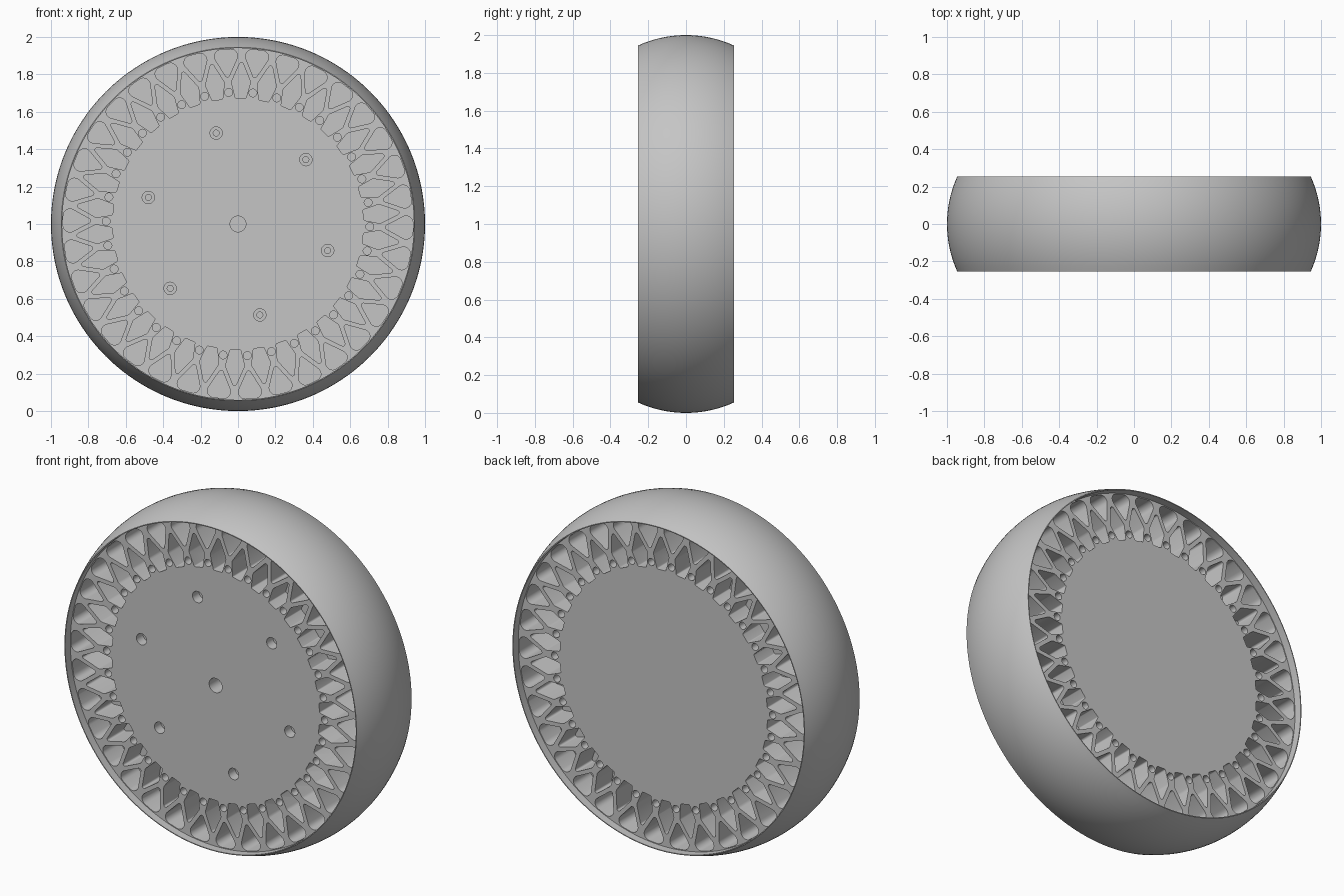
import bpy, bmesh, math
from mathutils import Vector, geometry

if "Cube" in bpy.data.objects:
    bpy.data.objects.remove(bpy.data.objects["Cube"])

HALF = 0.254      # half width of the tread
FACE = 0.207      # half width of the recessed spoke and hub faces
FLOOR = 0.05      # half thickness of the web behind the pockets
COUNT = 34        # pockets around the rim
PITCH = 2 * math.pi / COUNT
PHASE = math.radians(6.5)

grey = bpy.data.materials.new("plain_grey")
grey.use_nodes = True
colour = (0.56, 0.56, 0.56, 1)
grey.diffuse_color = colour
grey.node_tree.nodes["Principled BSDF"].inputs["Base Color"].default_value = colour


def make_object(name, bm):
    bmesh.ops.recalc_face_normals(bm, faces=bm.faces)
    mesh = bpy.data.meshes.new(name)
    bm.to_mesh(mesh)
    bm.free()
    mesh.materials.append(grey)
    obj = bpy.data.objects.new(name, mesh)
    bpy.context.collection.objects.link(obj)
    return obj


def circle(x, r, radius, steps=20):
    return [Vector((x + radius * math.cos(2 * math.pi * i / steps),
                    r + radius * math.sin(2 * math.pi * i / steps))) for i in range(steps)]


def hull(circles):
    """Smooth outline wrapped around circles given as (x, r, radius)."""
    pts = [p for c in circles for p in circle(*c)]
    return [pts[i] for i in geometry.convex_hull_2d(pts)]


def prism(bm, outline, angle, y0, y1):
    """Outline drawn at twelve o'clock, turned clockwise by angle, extruded along y."""
    c, s = math.cos(angle), math.sin(angle)
    rings = [[bm.verts.new((p.x * c + p.y * s, y, 1 + p.y * c - p.x * s)) for p in outline]
             for y in (y0, y1)]
    bm.faces.new(rings[0])
    bm.faces.new(rings[1][::-1])
    n = len(outline)
    for i in range(n):
        j = (i + 1) % n
        bm.faces.new((rings[0][i], rings[0][j], rings[1][j], rings[1][i]))


def cut(target, bm, name):
    cutter = make_object(name, bm)
    cutter.hide_render = True
    mod = target.modifiers.new(name, 'BOOLEAN')
    mod.operation = 'DIFFERENCE'
    mod.solver = 'EXACT'
    mod.object = cutter
    bpy.context.view_layer.objects.active = target
    bpy.ops.object.modifier_apply(modifier=name)
    bpy.data.objects.remove(cutter)


# Wheel body: crowned tread, thin lips and recessed side faces
EDGE, LIP, STEPS, SEGS = 0.945, 0.94, 16, 192
sag = 1 - EDGE
crown = (HALF ** 2 + sag ** 2) / (2 * sag)
profile = [(LIP, -FACE), (LIP, -HALF)]
for k in range(STEPS + 1):
    y = -HALF + 2 * HALF * k / STEPS
    profile.append((1 - crown + math.sqrt(crown ** 2 - y ** 2), y))
profile += [(LIP, HALF), (LIP, FACE)]
bm = bmesh.new()
rings = [[bm.verts.new((r * math.sin(2 * math.pi * i / SEGS), y,
                        1 + r * math.cos(2 * math.pi * i / SEGS))) for i in range(SEGS)]
         for r, y in profile]
for a, b in zip(rings, rings[1:]):
    for i in range(SEGS):
        j = (i + 1) % SEGS
        bm.faces.new((a[i], a[j], b[j], b[i]))
bm.faces.new(rings[0])
bm.faces.new(rings[-1][::-1])
wheel = make_object("wheel_body", bm)

# Rim pockets on both sides: outer teardrops, inner petals and small round holes
teardrop = hull([(-0.026, 0.899, 0.036), (0.026, 0.899, 0.036), (0, 0.80, 0.012)])
petal = hull([(0, 0.852, 0.011), (-0.025, 0.757, 0.025), (0.025, 0.757, 0.025),
              (-0.022, 0.680, 0.008), (0.022, 0.680, 0.008)])
pin_hole = circle(0, 0.705, 0.021)
bm = bmesh.new()
for side in (-1, 1):
    y0, y1 = side * (FACE + 0.02), side * FLOOR
    for i in range(COUNT):
        a = PHASE + i * PITCH
        prism(bm, teardrop, a, y0, y1)
        prism(bm, pin_hole, a, y0, y1)
        prism(bm, petal, a + PITCH / 2, y0, y1)
cut(wheel, bm, "pocket_cutter")

# Hub: centre bore and six stepped bolt holes on the front
front = -FACE - 0.05
bm = bmesh.new()
prism(bm, circle(0, 0, 0.042, 40), 0, front, -FACE + 0.12)
for i in range(6):
    prism(bm, circle(0, 0.5, 0.033, 32), math.radians(-13.5 + 60 * i), front, -FACE + 0.06)
cut(wheel, bm, "bore_cutter")
bm = bmesh.new()
for i in range(6):
    prism(bm, circle(0, 0.5, 0.016, 24), math.radians(-13.5 + 60 * i), front, -FACE + 0.14)
cut(wheel, bm, "bolt_cutter")

# Smooth tread and pocket walls, crisp rims
bpy.ops.object.select_all(action='DESELECT')
wheel.select_set(True)
bpy.context.view_layer.objects.active = wheel
bpy.ops.object.shade_smooth_by_angle(angle=math.radians(30))
